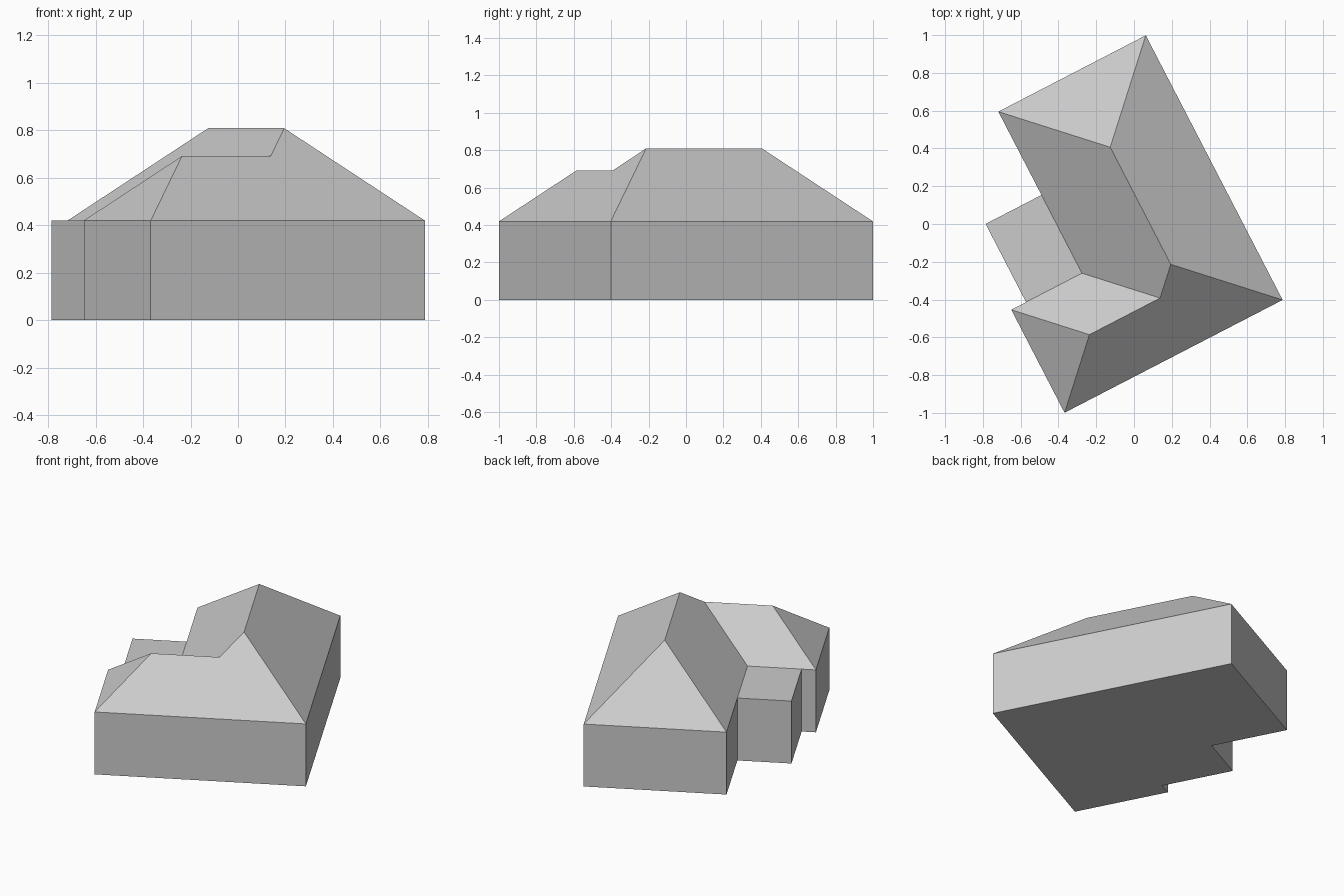
import bpy
import bmesh
from math import radians
from mathutils import Matrix

cube = bpy.data.objects.get("Cube")
if cube:
    bpy.data.objects.remove(cube, do_unlink=True)

grey = bpy.data.materials.new("plain grey")
grey.use_nodes = True
colour = (0.6, 0.6, 0.6, 1)
grey.diffuse_color = colour
grey.node_tree.nodes["Principled BSDF"].inputs["Base Color"].default_value = colour

# House plan: origin at its east corner, turned on the site
SITE = Matrix.Translation((0.787, -0.402, 0)) @ Matrix.Rotation(radians(27.35), 4, "Z")
EAVE = 0.42
LENGTH, WIDTH = 1.577, 0.879        # main block
WING_LENGTH, WING_WIDTH = 1.3, 0.614
PITCH = 0.885
ANNEX_X, ANNEX_Y = -1.212, 1.08


def make_building(name, plan, roof_points, roof_faces):
    """Extrude a plan to the eaves; roof faces index plan corners, then roof points."""
    bm = bmesh.new()
    base = [bm.verts.new((x, y, 0)) for x, y in plan]
    top = [bm.verts.new((x, y, EAVE)) for x, y in plan]
    top += [bm.verts.new(p) for p in roof_points]
    n = len(plan)
    bm.faces.new(base)
    for i in range(n):
        j = (i + 1) % n
        bm.faces.new((base[i], base[j], top[j], top[i]))
    for face in roof_faces:
        bm.faces.new([top[i] for i in face])
    bmesh.ops.recalc_face_normals(bm, faces=bm.faces)
    bm.transform(SITE)
    mesh = bpy.data.meshes.new(name)
    bm.to_mesh(mesh)
    bm.free()
    mesh.materials.append(grey)
    bpy.context.collection.objects.link(bpy.data.objects.new(name, mesh))


# L-shaped house with two hipped roofs of equal pitch meeting in a valley
half, wing_half = WIDTH / 2, WING_WIDTH / 2
ridge = EAVE + PITCH * half
wing_ridge = EAVE + PITCH * wing_half
make_building(
    "house",
    [(0, LENGTH), (0, 0), (-WING_LENGTH, 0), (-WING_LENGTH, WING_WIDTH),
     (-WIDTH, WING_WIDTH), (-WIDTH, LENGTH)],
    [(-half, half, ridge), (-half, LENGTH - half, ridge),
     (wing_half - WIDTH, wing_half, wing_ridge),
     (wing_half - WING_LENGTH, wing_half, wing_ridge)],
    [(0, 1, 6, 7), (1, 2, 9, 8, 6), (2, 3, 9),
     (3, 4, 8, 9), (4, 5, 7, 6, 8), (5, 0, 7)])

# Flat-roofed annex in the inner corner
make_building(
    "annex",
    [(-WIDTH, WING_WIDTH), (ANNEX_X, WING_WIDTH), (ANNEX_X, ANNEX_Y), (-WIDTH, ANNEX_Y)],
    [], [(0, 1, 2, 3)])
